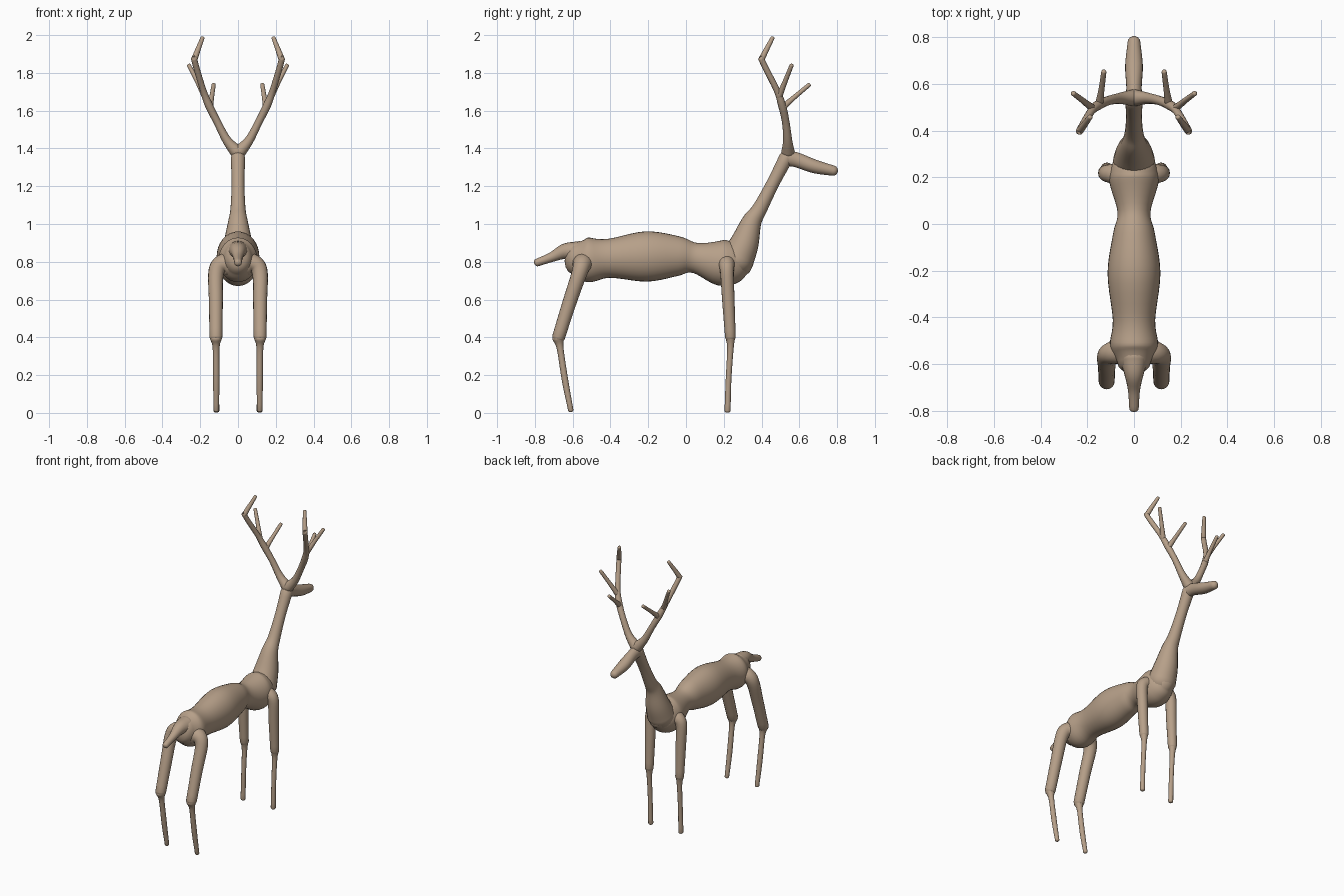
import bpy, bmesh, math
from mathutils import Vector

cube = bpy.data.objects.get("Cube")
if cube:
    bpy.data.objects.remove(cube, do_unlink=True)

tan = bpy.data.materials.new("warm_tan")
tan.use_nodes = True
colour = (0.47, 0.35, 0.25, 1)
tan.diffuse_color = colour
tan.node_tree.nodes["Principled BSDF"].inputs["Base Color"].default_value = colour


def spline(points, steps):
    """Smooth path through points; radii are interpolated with the positions."""
    pts = [Vector(p) for p in points]
    pts = [pts[0] * 2 - pts[1]] + pts + [pts[-1] * 2 - pts[-2]]
    out = []
    for a, b, c, d in zip(pts, pts[1:], pts[2:], pts[3:]):
        for i in range(steps):
            t = i / steps
            out.append(b + (c - a) * (t / 2) + (a * 2 - b * 5 + c * 4 - d) * (t * t / 2)
                       + (b * 3 - a - c * 3 + d) * (t ** 3 / 2))
    out.append(pts[-2])
    return out


def limb(name, points, sides=16, steps=5, cap=0.7, widen=None, flip=1):
    """Round tube from (x, y, z, radius) points with domed ends.
    widen lists the sideways scale of the section at each point."""
    widen = widen or [1] * len(points)
    path = spline([(flip * p[0], *p[1:], w) for p, w in zip(points, widen)], steps)
    centres = [Vector(p[:3]) for p in path]
    tangents = [(centres[min(i + 1, len(path) - 1)] - centres[max(i - 1, 0)]).normalized()
                for i in range(len(path))]
    rings = [(c, t, p[3], p[4]) for c, t, p in zip(centres, tangents, path)]

    def dome(ring, sign):
        c, t, r, w = ring
        angles = [math.radians(a) for a in (25, 50, 72, 86)]
        return [(c + t * sign * r * cap * math.sin(a), t, r * math.cos(a), w) for a in angles]

    rings = dome(rings[0], -1)[::-1] + rings + dome(rings[-1], 1)

    bm = bmesh.new()
    loops = []
    side = Vector((1, 0, 0))
    for c, t, r, w in rings:
        side = (side - t * side.dot(t)).normalized()
        up = t.cross(side)
        loops.append([bm.verts.new(c + side * (r * w * math.cos(k * math.tau / sides))
                                   + up * (r * math.sin(k * math.tau / sides)))
                      for k in range(sides)])
    for a, b in zip(loops, loops[1:]):
        for k in range(sides):
            n = (k + 1) % sides
            bm.faces.new((a[k], a[n], b[n], b[k]))
    bm.faces.new(loops[0][::-1])
    bm.faces.new(loops[-1])
    bmesh.ops.recalc_face_normals(bm, faces=bm.faces)
    for f in bm.faces:
        f.smooth = True
    mesh = bpy.data.meshes.new(name)
    bm.to_mesh(mesh)
    bm.free()
    mesh.materials.append(tan)
    obj = bpy.data.objects.new(name, mesh)
    bpy.context.collection.objects.link(obj)
    return obj


# Torso with swollen rump, belly and chest
limb("torso", [(0, -0.59, 0.82, 0.085), (0, -0.52, 0.81, 0.118), (0, -0.41, 0.818, 0.103),
               (0, -0.21, 0.828, 0.133), (0, -0.04, 0.83, 0.105), (0, 0.05, 0.82, 0.08),
               (0, 0.18, 0.795, 0.12), (0, 0.25, 0.798, 0.113), (0, 0.3, 0.81, 0.08)],
     sides=32, cap=0.6, widen=[0.85, 0.87, 0.88, 0.85, 0.85, 0.88, 0.88, 0.85, 0.85])

# Neck, head and tail
limb("neck", [(0, 0.27, 0.81, 0.09), (0, 0.31, 0.9, 0.076), (0, 0.347, 1.01, 0.053),
              (0, 0.39, 1.08, 0.04), (0, 0.46, 1.215, 0.034), (0, 0.53, 1.35, 0.038)],
     sides=20, cap=0.9)
limb("head", [(0, 0.535, 1.35, 0.042), (0, 0.59, 1.338, 0.039), (0, 0.68, 1.305, 0.036),
              (0, 0.78, 1.282, 0.027)], sides=20, cap=0.9, widen=[0.85, 0.85, 1.05, 1])
limb("tail", [(0, -0.57, 0.85, 0.06), (0, -0.64, 0.855, 0.042), (0, -0.71, 0.825, 0.026),
              (0, -0.79, 0.795, 0.02)])

for label, s in (("left", 1), ("right", -1)):
    # Legs: a thick upper part bending out of the body, then a thin shank
    limb(f"{label}_front_upper_leg",
         [(0.04, 0.21, 0.785, 0.06), (0.09, 0.215, 0.785, 0.044), (0.117, 0.217, 0.745, 0.036),
          (0.117, 0.224, 0.6, 0.033), (0.116, 0.235, 0.4, 0.028)], flip=s)
    limb(f"{label}_front_shank",
         [(0.116, 0.235, 0.4, 0.026), (0.115, 0.235, 0.34, 0.017),
          (0.115, 0.225, 0.17, 0.015), (0.115, 0.22, 0.012, 0.016)], sides=12, flip=s)
    limb(f"{label}_rear_upper_leg",
         [(0.03, -0.54, 0.785, 0.07), (0.09, -0.55, 0.785, 0.05), (0.117, -0.566, 0.735, 0.041),
          (0.117, -0.615, 0.59, 0.037), (0.117, -0.675, 0.4, 0.034)], flip=s)
    limb(f"{label}_rear_shank",
         [(0.117, -0.676, 0.395, 0.032), (0.116, -0.666, 0.34, 0.018),
          (0.115, -0.64, 0.17, 0.017), (0.115, -0.61, 0.014, 0.014)], sides=12, flip=s)

    # Antler beam with two tines
    limb(f"{label}_antler_beam",
         [(0.005, 0.54, 1.38, 0.036), (0.06, 0.538, 1.445, 0.024), (0.11, 0.528, 1.54, 0.02),
          (0.155, 0.508, 1.63, 0.021), (0.185, 0.48, 1.71, 0.017), (0.229, 0.405, 1.86, 0.016),
          (0.226, 0.407, 1.885, 0.016), (0.188, 0.458, 1.985, 0.011)], sides=12, flip=s)
    limb(f"{label}_inner_tine",
         [(0.15, 0.51, 1.615, 0.018), (0.14, 0.57, 1.668, 0.013), (0.129, 0.652, 1.737, 0.011)],
         sides=12, flip=s)
    limb(f"{label}_outer_tine",
         [(0.175, 0.493, 1.675, 0.017), (0.215, 0.525, 1.755, 0.013), (0.26, 0.559, 1.84, 0.011)],
         sides=12, flip=s)
